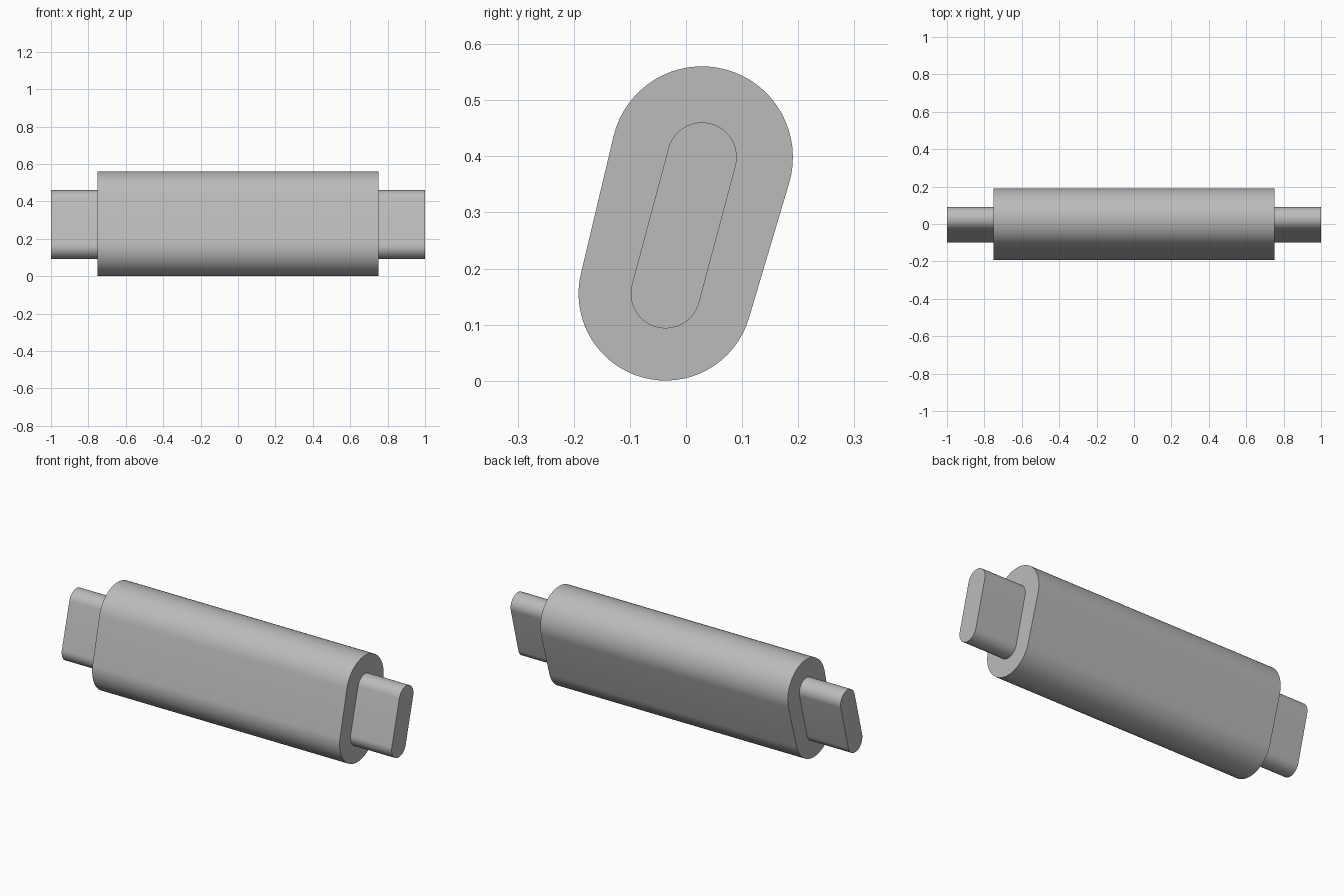
import bpy
import bmesh
import math
from mathutils import Vector

cube = bpy.data.objects.get("Cube")
if cube:
    bpy.data.objects.remove(cube, do_unlink=True)

grey = bpy.data.materials.new("plain grey")
grey.use_nodes = True
grey.diffuse_color = (0.5, 0.5, 0.5, 1)
grey.node_tree.nodes["Principled BSDF"].inputs["Base Color"].default_value = (0.5, 0.5, 0.5, 1)

# Arc centres (y, z) shared by the body and the core bar
UPPER = Vector((0.0285, 0.3985))
LOWER = Vector((-0.0365, 0.1555))


def slanted_slot(upper_radius, lower_radius, steps=32):
    """Outline of two arcs joined by tangent lines, in the yz plane."""
    axis = UPPER - LOWER
    lean = math.atan2(axis.y, axis.x)
    taper = math.asin((upper_radius - lower_radius) / axis.length)
    half = math.pi / 2 + taper
    arcs = ((UPPER, upper_radius, lean - half, 2 * half),
            (LOWER, lower_radius, lean + half, 2 * (math.pi - half)))
    return [centre + radius * Vector((math.cos(a), math.sin(a)))
            for centre, radius, start, sweep in arcs
            for a in (start + sweep * i / steps for i in range(steps + 1))]


def extruded_bar(name, outline, half_length):
    """Extrude an outline along x, centred on the origin."""
    bm = bmesh.new()
    end = bm.faces.new([bm.verts.new((-half_length, p.x, p.y)) for p in outline])
    far = bmesh.ops.extrude_face_region(bm, geom=[end], use_keep_orig=True)
    moved = [v for v in far["geom"] if isinstance(v, bmesh.types.BMVert)]
    bmesh.ops.translate(bm, verts=moved, vec=(2 * half_length, 0, 0))
    bmesh.ops.recalc_face_normals(bm, faces=bm.faces)
    mesh = bpy.data.meshes.new(name)
    bm.to_mesh(mesh)
    bm.free()
    mesh.materials.append(grey)
    obj = bpy.data.objects.new(name, mesh)
    bpy.context.collection.objects.link(obj)
    bpy.ops.object.select_all(action="DESELECT")
    obj.select_set(True)
    bpy.context.view_layer.objects.active = obj
    bpy.ops.object.shade_smooth_by_angle(angle=math.radians(30))
    return obj


# Thick body, with a thinner core bar passing through to form both end tabs
extruded_bar("body", slanted_slot(0.162, 0.155), 0.75)
extruded_bar("core_bar", slanted_slot(0.062, 0.062), 1.0)
